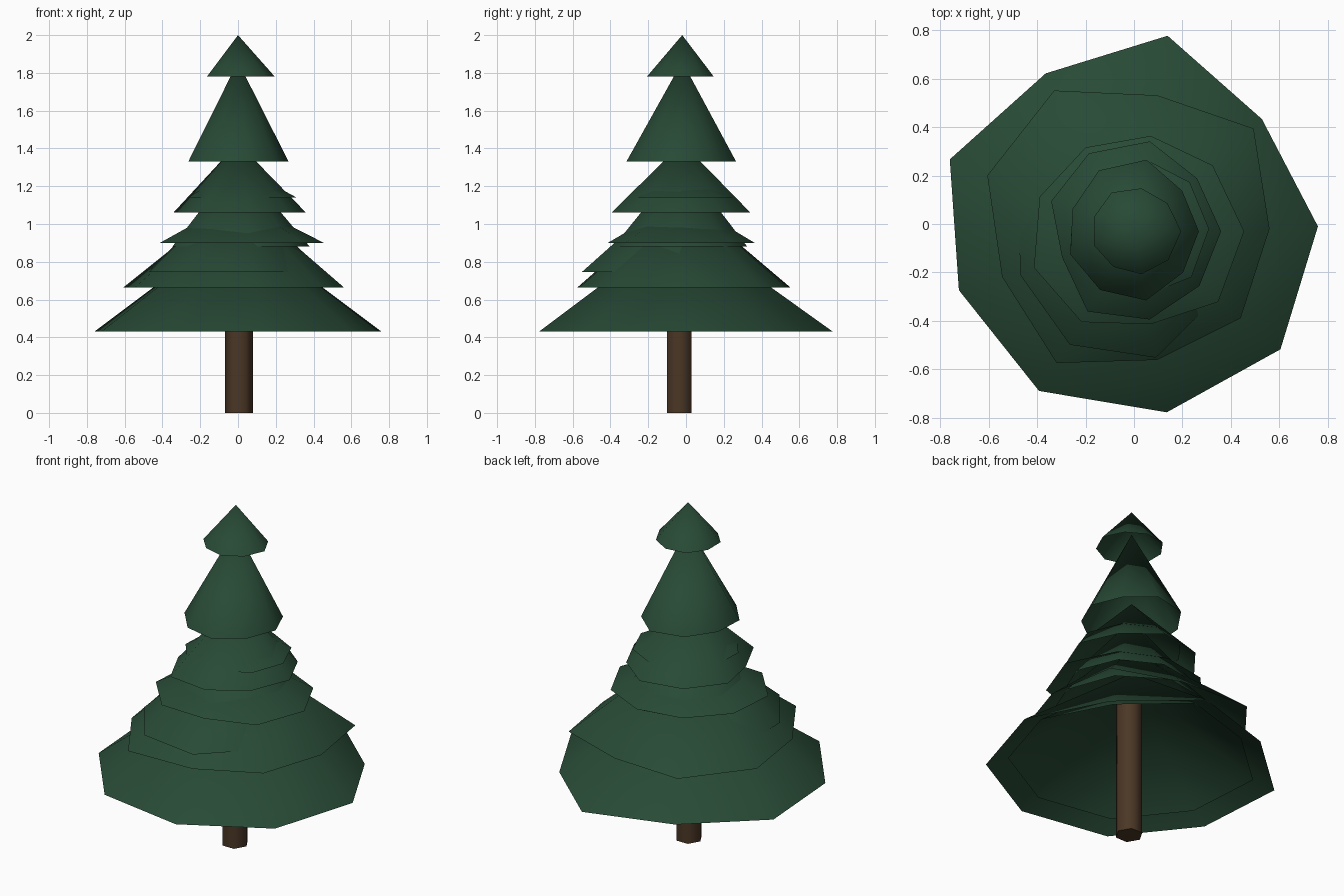
import bpy, bmesh, math

if "Cube" in bpy.data.objects:
    bpy.data.objects.remove(bpy.data.objects["Cube"])


def material(name, rgb):
    m = bpy.data.materials.new(name)
    m.diffuse_color = (*rgb, 1)
    m.use_nodes = True
    m.node_tree.nodes["Principled BSDF"].inputs["Base Color"].default_value = m.diffuse_color
    return m


GREEN = material("pine green", (0.021, 0.068, 0.036))
BROWN = material("bark brown", (0.070, 0.038, 0.019))


def finish(bm, name, mat, angle):
    bmesh.ops.recalc_face_normals(bm, faces=bm.faces)
    me = bpy.data.meshes.new(name)
    bm.to_mesh(me)
    bm.free()
    me.materials.append(mat)
    ob = bpy.data.objects.new(name, me)
    bpy.context.collection.objects.link(ob)
    bpy.context.view_layer.objects.active = ob
    ob.select_set(True)
    bpy.ops.object.shade_smooth_by_angle(angle=math.radians(angle))
    ob.select_set(False)


def bough(name, z, apex, cy, radii):
    """Open nine-sided cone with a slightly uneven rim."""
    bm = bmesh.new()
    rim = []
    for i, r in enumerate(radii):
        a = math.tau * i / len(radii)
        rim.append(bm.verts.new((r * math.cos(a), cy + r * math.sin(a), z)))
    tip = bm.verts.new((0, -0.02, apex))
    for i, v in enumerate(rim):
        bm.faces.new((v, rim[(i + 1) % len(rim)], tip))
    finish(bm, name, GREEN, 60)


# Boughs from bottom to top: rim height, tip height, centre y, rim radii
BOUGHS = [
    (0.43, 1.00, -0.01, (.76, .69, .80, .73, .81, .77, .785, .78, .79)),
    (0.665, 1.15, -0.02, (.56, .645, .56, .66, .645, .58, .64, .55, .575)),
    (0.745, 1.22, -0.04, (.44, .44, .45, .45, .51, .50, .53, .52, .43)),
    (0.88, 1.33, -0.03, (.38, .37, .36, .36, .37, .37, .37, .36, .37)),
    (0.90, 1.13, -0.03, (.455, .424, .40, .40, .415, .44, .433, .39, .454)),
    (1.06, 1.43, -0.03, (.36, .34, .377, .372, .364, .316, .383, .37, .352)),
    (1.14, 1.31, -0.02, (.31, .30, .29, .28, .27, .28, .29, .28, .31)),
    (1.33, 1.86, -0.03, (.268, .26, .30, .29, .27, .28, .28, .29, .265)),
    (1.78, 2.00, -0.03, (.195, .18, .18, .185, .175, .175, .17, .18, .185)),
]
for n, (z, apex, cy, radii) in enumerate(BOUGHS, 1):
    bough(f"bough_{n}", z, apex, cy, radii)

# Inner lining under the lowest bough
bough("bough_lining", 0.47, 0.96, -0.01, [r * 0.85 for r in BOUGHS[0][3]])

# Six-sided trunk
bm = bmesh.new()
bmesh.ops.create_cone(bm, cap_ends=True, segments=6, radius1=0.075, radius2=0.075, depth=0.9)
xs = [v.co.x for v in bm.verts]
if max(xs) < 0.07:  # put corners on the x axis
    for v in bm.verts:
        v.co.x, v.co.y = v.co.y, -v.co.x
bmesh.ops.translate(bm, verts=bm.verts, vec=(0.005, -0.035, 0.45))
finish(bm, "trunk", BROWN, 65)
